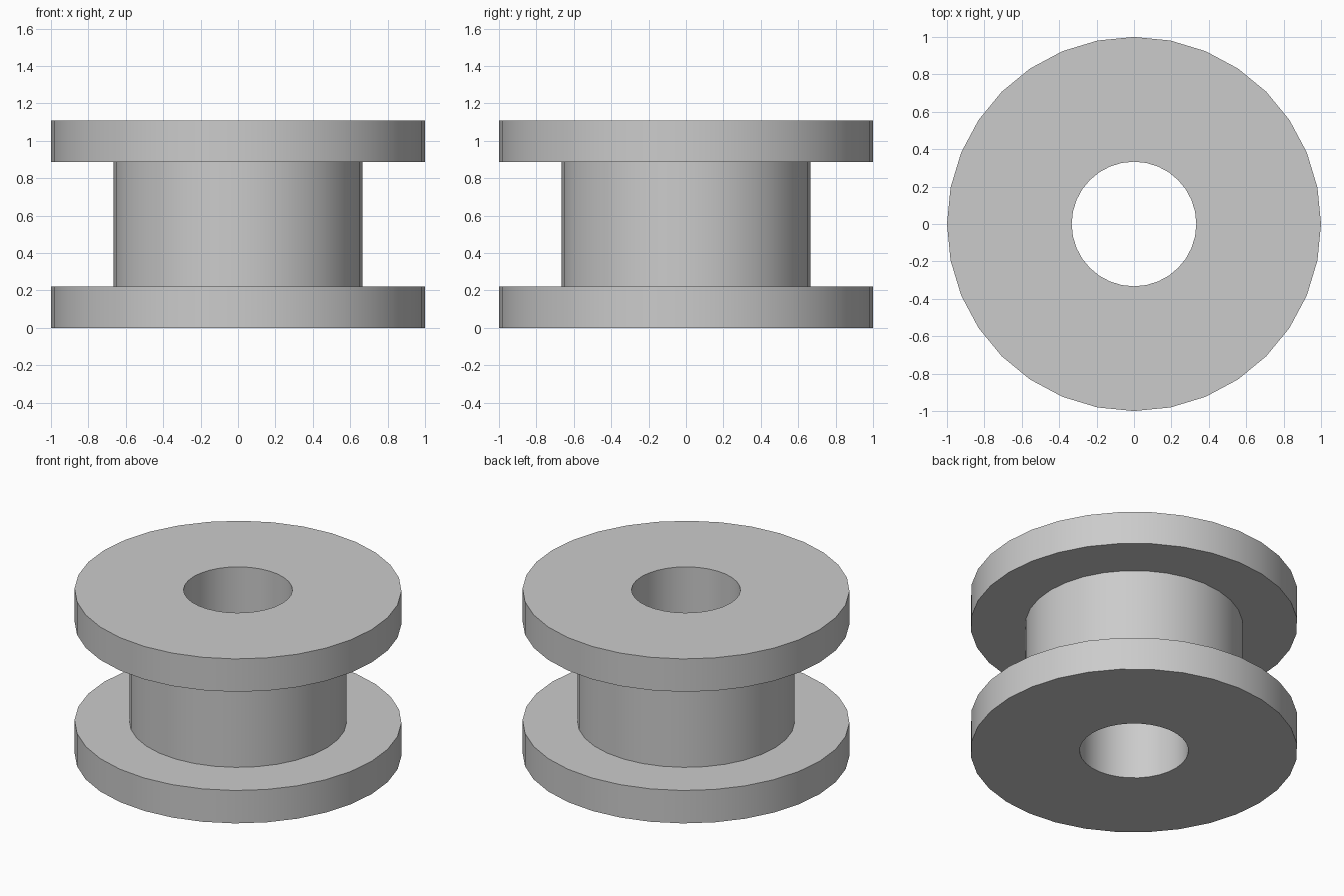
import bpy
import bmesh
from math import cos, sin, tau, radians

cube = bpy.data.objects.get("Cube")
if cube:
    bpy.data.objects.remove(cube, do_unlink=True)

SIDES = 32
FLANGE_R, HUB_R, BORE_R = 1.0, 0.665, 0.333
HEIGHT, FLANGE_T = 1.11, 0.222

grey = bpy.data.materials.new("plain_grey")
grey.use_nodes = True
colour = (0.6, 0.6, 0.6, 1.0)
grey.diffuse_color = colour
grey.node_tree.nodes["Principled BSDF"].inputs["Base Color"].default_value = colour


def lathe(name, profile):
    """Turn a closed (radius, height) profile around the z axis."""
    bm = bmesh.new()
    rings = [[bm.verts.new((r * cos(tau * i / SIDES), r * sin(tau * i / SIDES), z))
              for i in range(SIDES)] for r, z in profile]
    for a, b in zip(rings, rings[1:] + rings[:1]):
        for i in range(SIDES):
            j = (i + 1) % SIDES
            bm.faces.new((a[i], a[j], b[j], b[i]))
    bmesh.ops.recalc_face_normals(bm, faces=bm.faces)
    mesh = bpy.data.meshes.new(name)
    bm.to_mesh(mesh)
    bm.free()
    mesh.materials.append(grey)
    obj = bpy.data.objects.new(name, mesh)
    bpy.context.collection.objects.link(obj)
    return obj


# Spool: two flanges on a hub with a bore running right through
spool = lathe("spool", [
    (BORE_R, 0), (FLANGE_R, 0), (FLANGE_R, FLANGE_T), (HUB_R, FLANGE_T),
    (HUB_R, HEIGHT - FLANGE_T), (FLANGE_R, HEIGHT - FLANGE_T),
    (FLANGE_R, HEIGHT), (BORE_R, HEIGHT),
])

# Round walls smooth, rims sharp
bpy.ops.object.select_all(action='DESELECT')
spool.select_set(True)
bpy.context.view_layer.objects.active = spool
bpy.ops.object.shade_smooth_by_angle(angle=radians(30))
